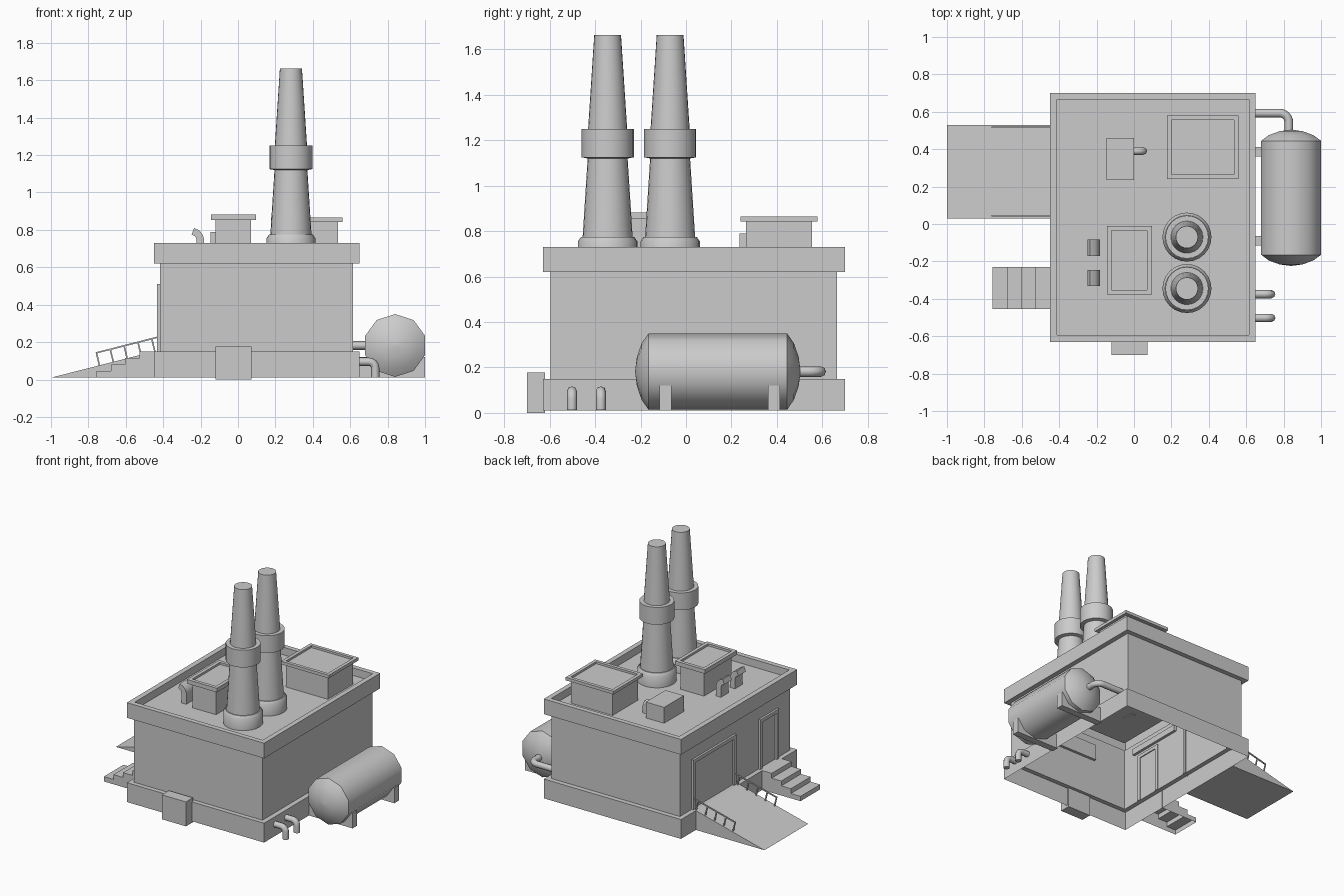
import bpy, bmesh, math
from mathutils import Vector

if "Cube" in bpy.data.objects:
    bpy.data.objects.remove(bpy.data.objects["Cube"])


def finish(name, bm, smooth=None):
    bmesh.ops.recalc_face_normals(bm, faces=bm.faces)
    me = bpy.data.meshes.new(name)
    bm.to_mesh(me)
    bm.free()
    ob = bpy.data.objects.new(name, me)
    bpy.context.collection.objects.link(ob)
    if smooth:
        activate(ob)
        bpy.ops.object.shade_smooth_by_angle(angle=math.radians(smooth))
    return ob


def activate(ob):
    bpy.ops.object.select_all(action='DESELECT')
    ob.select_set(True)
    bpy.context.view_layer.objects.active = ob


def loft(bm, rings, cap_start=True, cap_end=True):
    vs = [[bm.verts.new(p) for p in r] for r in rings]
    n = len(vs[0])
    for a, b in zip(vs, vs[1:]):
        for i in range(n):
            j = (i + 1) % n
            bm.faces.new((a[i], a[j], b[j], b[i]))
    if cap_start:
        bm.faces.new(vs[0][::-1])
    if cap_end:
        bm.faces.new(vs[-1])


def rect(x0, x1, y0, y1, z):
    return [(x0, y0, z), (x1, y0, z), (x1, y1, z), (x0, y1, z)]


def box(name, x, y, z):
    bm = bmesh.new()
    loft(bm, [rect(*x, *y, z[0]), rect(*x, *y, z[1])])
    return finish(name, bm)


def lathe(name, profile, n, c, along_y=False, smooth=40):
    bm = bmesh.new()
    rings = []
    for r, h in profile:
        ring = []
        for k in range(n):
            a = 2 * math.pi * k / n
            s, t = r * math.sin(a), r * math.cos(a)
            ring.append((c[0] + s, h, c[2] + t) if along_y else (c[0] + s, c[1] + t, h))
        rings.append(ring)
    loft(bm, rings)
    return finish(name, bm, smooth)


def extrude_y(name, pts, y0, y1, skip_last=False, smooth=None):
    """Extrude an x-z profile along y; skip_last leaves the closing side open."""
    bm = bmesh.new()
    a = [bm.verts.new((x, y0, z)) for x, z in pts]
    b = [bm.verts.new((x, y1, z)) for x, z in pts]
    n = len(pts)
    for i in range(n - 1 if skip_last else n):
        j = (i + 1) % n
        bm.faces.new((a[i], a[j], b[j], b[i]))
    bm.faces.new(a)
    bm.faces.new(b[::-1])
    return finish(name, bm, smooth)


def pipe(name, a, corner, b, bend, r):
    """Round pipe from a to b with one rounded corner."""
    a, c, b = Vector(a), Vector(corner), Vector(b)
    u, v = (a - c).normalized(), (b - c).normalized()
    o = c + (u + v) * bend
    pts = [a]
    for i in range(7):
        t = math.pi / 2 * i / 6
        pts.append(o - v * bend * math.cos(t) - u * bend * math.sin(t))
    pts.append(b)
    cu = bpy.data.curves.new(name, 'CURVE')
    cu.dimensions = '3D'
    cu.bevel_depth, cu.bevel_resolution, cu.use_fill_caps = r, 2, True
    sp = cu.splines.new('POLY')
    sp.points.add(len(pts) - 1)
    for p, q in zip(sp.points, pts):
        p.co = (*q, 1)
    ob = bpy.data.objects.new(name, cu)
    bpy.context.collection.objects.link(ob)
    activate(ob)
    bpy.ops.object.convert(target='MESH')
    bpy.ops.object.shade_smooth_by_angle(angle=math.radians(50))


# Building shell: plinth, walls, parapet and sunken roof, open underneath
BASE, WALL, ROOF = (-.45, .65, -.63, .70), (-.417, .614, -.597, .665), (-.412, .614, -.594, .665)
bm = bmesh.new()
loft(bm, [rect(*BASE, .01), rect(*BASE, .15), rect(*WALL, .15), rect(*WALL, .62),
          rect(*BASE, .62), rect(*BASE, .73), rect(*ROOF, .73), rect(*ROOF, .675)], cap_start=False)

# Recessed windows: (wall axis, wall position, along range, height range)
for ax, pos, (u0, u1), (z0, z1) in [(1, WALL[2], (-.14, .415), (.435, .553)),
                                    (1, WALL[3], (-.14, .41), (.30, .553)),
                                    (0, WALL[0], (-.49, -.04), (.53, .575))]:
    def on_wall(f):
        return abs(f.normal[ax]) > .9 and abs(f.calc_center_median()[ax] - pos) < .001
    for co, k in [(u0, 1 - ax), (u1, 1 - ax), (z0, 2), (z1, 2)]:
        bm.normal_update()
        fs = [f for f in bm.faces if on_wall(f)]
        geom = fs + list({e for f in fs for e in f.edges}) + list({v for f in fs for v in f.verts})
        p, no = Vector(), Vector()
        p[k], no[k] = co, 1
        bmesh.ops.bisect_plane(bm, geom=geom, plane_co=p, plane_no=no)
    bm.normal_update()
    hit = [f for f in bm.faces if on_wall(f) and u0 < f.calc_center_median()[1 - ax] < u1
           and z0 < f.calc_center_median().z < z1]
    res = bmesh.ops.extrude_face_region(bm, geom=hit)
    d = Vector()
    d[ax] = .02 if pos < 0 else -.02
    bmesh.ops.translate(bm, verts=[g for g in res['geom'] if isinstance(g, bmesh.types.BMVert)], vec=d)
bmesh.ops.dissolve_limit(bm, angle_limit=.01, verts=bm.verts, edges=bm.edges)
finish("building_shell", bm)

# Door frames on the left wall
for name, y0, y1 in [("loading_door", .04, .53), ("entry_door", -.45, -.235)]:
    w = .025
    box(name + "_jamb_a", (-.432, -.41), (y0, y0 + w), (.15, .51))
    box(name + "_jamb_b", (-.432, -.41), (y1 - w, y1), (.15, .51))
    box(name + "_lintel", (-.432, -.41), (y0 + w, y1 - w), (.485, .51))

# Loading ramp with railings
extrude_y("ramp", [(-1, .01), (-.45, .15), (-.45, .01)][::1], .03, .53)


def bar(name, p, q, y, t=.004):
    d = Vector((q[0] - p[0], q[1] - p[1])).normalized() * t
    n = (-d.y, d.x)
    extrude_y(name, [(p[0] - n[0], p[1] - n[1]), (q[0] - n[0], q[1] - n[1]),
                     (q[0] + n[0], q[1] + n[1]), (p[0] + n[0], p[1] + n[1])], y - t, y + t)


for side, y in (("front", .044), ("back", .518)):
    bar("rail_top_" + side, (-.76, .142), (-.43, .226), y)
    for i in range(5):
        x = -.757 + .074 * i
        z = .143 + .0188 * i
        bar(f"rail_post_{side}_{i}", (x, z), (x + .018, z - .075), y)

# Entry steps, open underneath
pts = [(-.757, .01)]
for i in range(4):
    x, z = -.757 + .077 * i, .045 + .035 * i
    pts += [(x, z), (x + .077, z)]
extrude_y("entry_steps", pts + [(-.449, .01)], -.455, -.23, skip_last=True)

# Front utility box
box("utility_box", (-.12, .073), (-.70, -.62), (0, .177))

# Chimneys
for i, y in enumerate((-.07, -.345)):
    lathe(f"chimney_{i}", [(.131, .675), (.131, .755), (.117, .775), (.110, .775), (.088, 1.12),
                           (.115, 1.125), (.115, 1.25), (.086, 1.25), (.059, 1.663)], 24, (.283, y, 0))

# Roof units with a raised rim around a sunken top
for name, x0, x1, y0, y1, zt, h, o in [("roof_unit_front", -.12, .07, -.352, -.035, .883, .03, .025),
                                       ("roof_unit_back", .2, .535, .265, .555, .865, .022, .024)]:
    def rr(g, z):
        return rect(x0 - g, x1 + g, y0 - g, y1 + g, z)
    bm = bmesh.new()
    loft(bm, [rr(0, .67), rr(0, zt - h), rr(o, zt - h), rr(o, zt), rr(0, zt), rr(0, zt - .015)])
    finish(name, bm)
box("roof_cabinet", (-.147, 0), (.235, .46), (.67, .79))
pipe("cabinet_pipe", (-.01, .39, .755), (.05, .39, .755), (.05, .39, .67), .03, .02)

# Curved roof vents
hood = [(-.183, .67), (-.183, .755), (-.19, .777), (-.207, .797), (-.235, .81),
        (-.248, .775), (-.228, .765), (-.221, .745), (-.221, .67)]
for i, y in enumerate((-.127, -.288)):
    extrude_y(f"roof_vent_{i}", hood, y - .043, y + .043, smooth=35)

# Storage tank with saddles and feed pipe
R = .168
lathe("tank", [(.002, -.224), (.065, -.216), (.125, -.195), (R, -.165), (R, .445), (.125, .475),
               (.065, .496), (.002, .504)], 10, (.84, 0, .182), along_y=True)
for i, y in enumerate((-.09, .387)):
    box(f"tank_saddle_{i}", (.64, 1.0), (y - .026, y + .026), (.01, .12))
pipe("tank_pipe", (.605, .593, .182), (.828, .593, .182), (.828, .48, .182), .05, .023)

# Drain pipes on the right side
for i, y in enumerate((-.375, -.502)):
    pipe(f"drain_pipe_{i}", (.64, y, .095), (.734, y, .095), (.734, y, .012), .035, .022)
